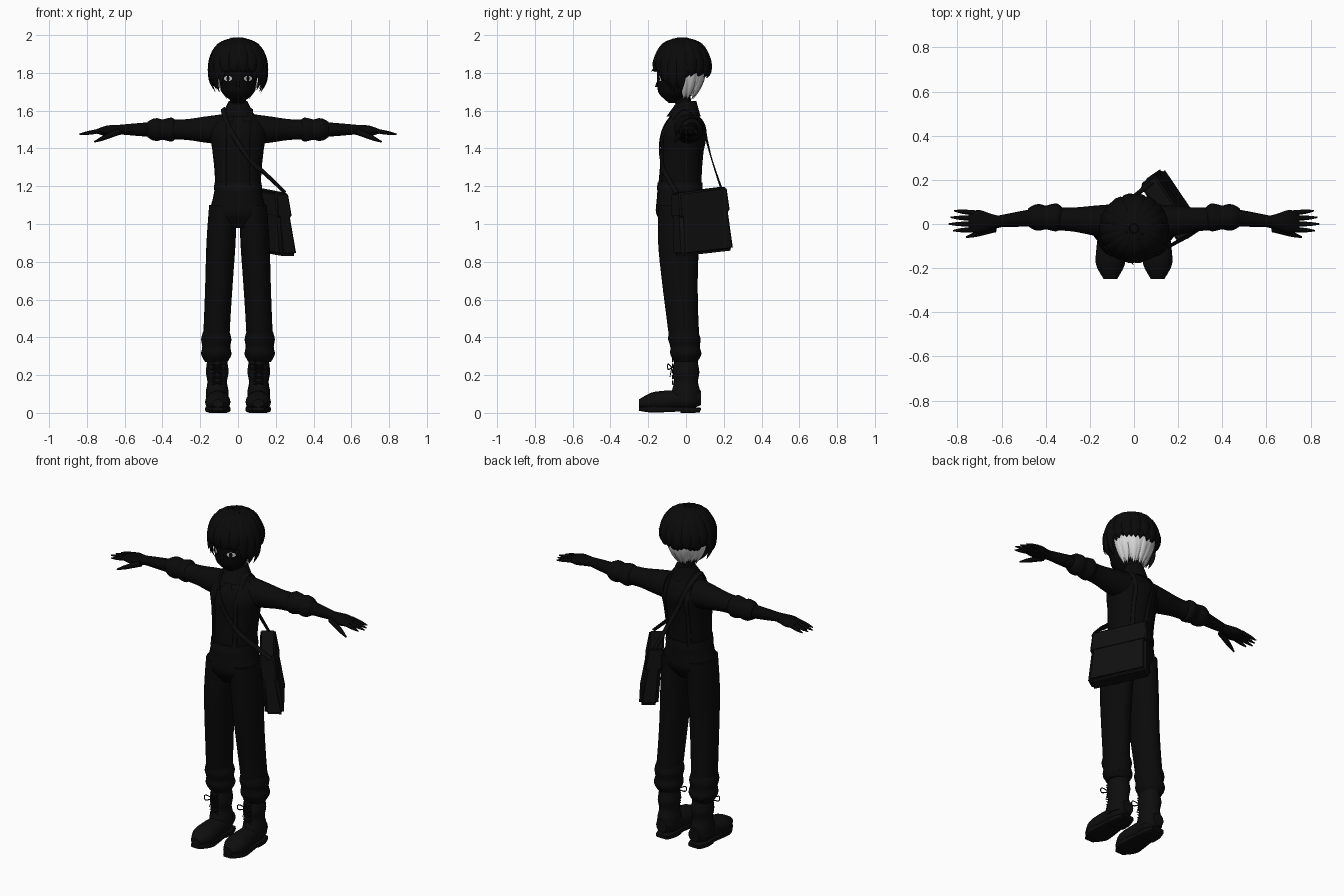
import bpy, bmesh, math, random
from mathutils import Vector, Matrix

random.seed(4)
if "Cube" in bpy.data.objects:
    bpy.data.objects.remove(bpy.data.objects["Cube"])

X, Y, Z = Matrix.Identity(3)


def material(name, value):
    mat = bpy.data.materials.new(name)
    mat.use_nodes = True
    colour = (value, value, value, 1)
    mat.diffuse_color = colour
    mat.node_tree.nodes["Principled BSDF"].inputs["Base Color"].default_value = colour
    return mat


cloth = material("black cloth", .003)
skin = material("black skin", .002)
dark_hair = material("black hair", .003)
leather = material("black leather", .004)
canvas = material("dark bag canvas", .005)
pale_hair = material("white hair", .7)
eye_white = material("eye white", .6)


def smooth_rows(rows, steps):
    """Catmull-Rom interpolation of a list of vectors."""
    result = []
    for i, (b, c) in enumerate(zip(rows, rows[1:])):
        a = rows[max(i - 1, 0)]
        d = rows[min(i + 2, len(rows) - 1)]
        for step in range(steps):
            t = step / steps
            result.append(b + t / 2 * (c - a + t * (2 * a - 5 * b + 4 * c - d + t * (3 * (b - c) + d - a))))
    return result + [rows[-1]]


def signed_power(value, exponent):
    return math.copysign(abs(value) ** exponent, value)


def sweep(bm, points, widths, ratio=(1, 1), side=X, axis=None, sides=16, power=2, steps=4):
    """Skin oval rings along a path; ratio is depth over width at both ends."""
    last = len(points) - 1
    rows = []
    for i, (point, width) in enumerate(zip(points, widths)):
        depth = width * (ratio[0] + (ratio[1] - ratio[0]) * i / last)
        rows.append(Vector((*point, width, depth)))
    rows = smooth_rows(rows, steps)
    path = [Vector(row[:3]) for row in rows]
    rings = []
    for i, (point, row) in enumerate(zip(path, rows)):
        tangent = axis or (path[min(i + 1, len(path) - 1)] - path[max(i - 1, 0)]).normalized()
        across = side(point, tangent) if callable(side) else side
        across = (across - tangent * across.dot(tangent)).normalized()
        outward = tangent.cross(across)
        ring = []
        for j in range(sides):
            angle = math.tau * j / sides
            u = signed_power(math.cos(angle), 2 / power) * max(row[3], .001)
            v = signed_power(math.sin(angle), 2 / power) * max(row[4], .001)
            ring.append(bm.verts.new(point + across * u + outward * v))
        rings.append(ring)
    for low, high in zip(rings, rings[1:]):
        for j in range(sides):
            k = (j + 1) % sides
            bm.faces.new((low[j], low[k], high[k], high[j]))
    bm.faces.new(rings[0])
    bm.faces.new(rings[-1])


def finish(bm, name, mat, mirrored=False):
    if mirrored:
        bm.transform(Matrix.Scale(-1, 4, X))
    bmesh.ops.recalc_face_normals(bm, faces=bm.faces)
    mesh = bpy.data.meshes.new(name)
    bm.to_mesh(mesh)
    bm.free()
    mesh.materials.append(mat)
    ob = bpy.data.objects.new(name, mesh)
    bpy.context.collection.objects.link(ob)
    bpy.ops.object.select_all(action='DESELECT')
    ob.select_set(True)
    bpy.context.view_layer.objects.active = ob
    bpy.ops.object.shade_smooth_by_angle(angle=math.radians(45))
    return ob


def make(name, mat, strokes, mirrored=False):
    bm = bmesh.new()
    for points, widths, options in strokes:
        sweep(bm, points, widths, **options)
    return finish(bm, name, mat, mirrored)


def pair(name, mat, *strokes):
    make("left_" + name, mat, strokes)
    make("right_" + name, mat, strokes, mirrored=True)


def stroke(points, widths, **options):
    return points, widths, options


def straight(start, end, widths, **options):
    """Evenly spaced stations between two points."""
    start, end = Vector(start), Vector(end)
    return [start.lerp(end, i / (len(widths) - 1)) for i in range(len(widths))], widths, options


def column(start, end, widths, **options):
    """Upright stations that follow the lean of the body."""
    points, widths, options = straight(start, end, widths, axis=Z, sides=28, **options)
    for point in points:
        point.y -= .04 * math.sin(math.pi * max(point.z - .3, 0) / 1.3)
    return points, widths, options


# Torso, hips, collar, neck
shirt = make("shirt", cloth, [column((0, 0, 1.2), (0, 0, 1.6), (.12, .126, .137, .147, .07), ratio=(.95, .7), power=2.3)])
make("trouser_hips", cloth, [column((0, 0, .98), (0, 0, 1.2), (.1, .15, .135, .12), ratio=(.7, .97), power=2.3)])
make("belt", leather, [column((0, 0, 1.18), (0, 0, 1.22), (.127, .125), ratio=(.95, .95), power=2.3)])
make("collar", cloth, [column((0, -.01, 1.57), (0, 0, 1.65), (.09, .07, .05))])
make("neck", skin, [straight((0, -.01, 1.6), (0, -.02, 1.7), (.045, .04), axis=Z)])

# Legs with gathered cuffs
pair("trouser_leg", cloth, column((.12, 0, .3), (.08, 0, 1.1), (.07, .07, .073, .077, .073), ratio=(1.1, 1.5)))
pair("trouser_cuff", cloth, column((.115, 0, .27), (.115, 0, .43), (.06, .08, .074, .08, .07), ratio=(1, 1.1)))

# Boots
heel, toe = Vector((.107, .08, 0)), Vector((.107, -.25, 0))
outline = (.035, .057, .057, .064, .065, .03)
pair("boot_shaft", leather, straight((.11, 0, .06), (.11, 0, .32), (.06, .06, .052, .06, .055, .06), ratio=(1.3, 1.1), axis=Z))
pair("boot_foot", leather, straight(heel + Z * .08, toe + Z * .05, outline, ratio=(1.1, .7), axis=-Y))
pair("boot_sole", leather, straight(heel + Z * .02, toe + Z * .02, outline, ratio=(.2, .3), axis=-Y, power=5))
pair("boot_heel", leather, straight((.107, .075, .015), (.107, -.03, .015), (.04, .056, .056), ratio=(.3, .27), axis=-Y, power=5))
laces = []
for row in range(5):
    base = Vector((.11, -.07, .15 + row * .03))
    for way in (-1, 1):
        reach = X * way * .026
        laces.append(straight(base - reach, base + reach + Z * .02, (.003, .005, .003), side=Z, sides=6))
for way in (-1, 1):
    knot, out = Vector((.11, -.075, .24)), X * way * .04 - Y * .02
    laces.append(stroke([knot, knot + out + Z * .02, knot + out - Z * .01, knot], [.003] * 4, side=Y, sides=6))
    laces.append(straight(knot, knot + out / 2 - Z * .05, (.003, .002), side=Y, sides=6))
pair("boot_laces", leather, *laces)

# Arms: sleeve, rolled cuff, forearm
along = dict(side=Y, axis=X)
pair("sleeve", cloth, straight((.09, .01, 1.5), (.45, .03, 1.5), (.08, .068, .055, .052, .05), **along))
pair("rolled_cuff", cloth, straight((.32, .03, 1.5), (.48, .03, 1.5), (.04, .062, .06, .054, .06, .056, .04), **along))
pair("forearm", skin, straight((.45, .03, 1.5), (.63, .01, 1.5), (.04, .033, .025), **along))

# Hands: palm, four fingers and thumb
hand = [straight((.6, .01, 1.5), (.75, .01, 1.49), (.024, .037, .053, .045), ratio=(1, .25), **along)]
for i, tip in enumerate((.815, .83, .84, .82)):
    root = Vector((.72, .05 - i * .025, 1.495))
    end = Vector((tip, .06 - i * .03, 1.475))
    hand.append(straight(root, end, (.012, .011, .009, .003), side=Y, sides=8))
hand.append(straight((.63, -.02, 1.49), (.76, -.06, 1.435), (.018, .015, .012, .004), side=Y, sides=8))
pair("hand", skin, *hand)

# Head and nose
head = make("head", skin, [straight((0, -.07, 1.64), (0, -.02, 1.94), (.02, .08, .095, .104, .105, .1, .07),
                                    ratio=(1, 1.1), axis=Z, sides=28)])
make("nose", skin, [straight((0, -.14, 1.77), (0, -.157, 1.725), (.005, .009, .008), axis=-Z, sides=10)])
bpy.context.view_layer.update()


def drape(body, x, z, lift, facing=-1):
    """Point just off the front (-1) or back (1) surface of a body."""
    hit = body.ray_cast((x, facing, z), (0, -facing, 0))[1]
    return hit + Y * facing * lift


# Eyes: thin plates laid on the face
for name, mat, wide, lift in (("eye", eye_white, .022, .004), ("iris", skin, .009, .007)):
    for label, way in (("left_", 1), ("right_", -1)):
        bm = bmesh.new()
        rim = [(math.cos(a), math.sin(a)) for a in (math.tau * i / 12 for i in range(12))]
        bm.faces.new([bm.verts.new(drape(head, way * (.053 + wide * u), 1.77 + .014 * v, lift)) for u, v in rim])
        bmesh.ops.solidify(bm, geom=bm.faces[:], thickness=.002)
        finish(bm, label + name, mat)


# Collar wings and braces
def over_body(point, tangent):
    return tangent.cross(Vector((point.x, point.y + .02, max(point.z - 1.5, 0))))


for label, way in (("left_", 1), ("right_", -1)):
    bm = bmesh.new()
    wing = [drape(shirt, way * x, z, .012) for x, z in ((.01, 1.59), (.05, 1.59), (.07, 1.55), (.03, 1.54))]
    bm.faces.new([bm.verts.new(point) for point in wing])
    bmesh.ops.solidify(bm, geom=bm.faces[:], thickness=.004)
    finish(bm, label + "collar_wing", cloth)

ribbon = dict(ratio=(.25, .25), side=over_body, sides=8, power=4)
heights = [1.2 + i * .09 for i in range(5)]
brace = [drape(shirt, .07, z, .004) for z in heights] + [Vector((.07, -.01, 1.61))]
brace += [drape(shirt, .07, z, .004, facing=1) for z in reversed(heights)]
pair("brace", leather, stroke(brace, [.012] * len(brace), **ribbon))

# Hair: cap, overlapping locks, loose flicks
crown = Vector((0, -.02, 1.835))
make("hair_cap", dark_hair, [straight((0, -.02, 1.82), (0, -.02, 1.98), (.13, .135, .117, .085, .03), axis=Z, sides=28)])


def on_head(angle, radius, z):
    return Vector((math.sin(angle) * radius, crown.y - math.cos(angle) * radius, z))


def lock_side(point, tangent):
    return tangent.cross(point - crown)


lock = dict(ratio=(.45, .45), side=lock_side, sides=8)
locks = []
for i in range(36):
    turn = abs(i * 10 - 180)
    angle = math.radians(i * 10 - 180 + random.uniform(-2, 2))
    # Fringe above the eyes, long at the temples, short over the nape
    tip, tuck = (1.805, 1.06) if turn < 36 else (1.75, 1.05) if turn < 56 else (1.71, .85) if turn < 96 else (1.785, .94)
    tip += random.uniform(-.015, .01) if turn > 36 else 0
    radius = .142 if i % 2 else .135
    points = [on_head(angle, radius * math.sin(t), crown.z + .15 * math.cos(t)) for t in (.15, .75, 1.35)]
    points += [on_head(angle, radius * 1.03, (crown.z + tip) / 2), on_head(angle, radius * tuck, tip)]
    locks.append(stroke(points, (.01, .032, .036, .022, .001), **lock))
for i in range(12):
    angle, lean = i * math.tau / 12 + .3, random.uniform(.2, 1.7)
    start = on_head(angle, .12 * math.sin(lean), crown.z + .135 * math.cos(lean))
    end = on_head(angle + .2, .165 * math.sin(lean), crown.z + .163 * math.cos(lean) - .02 * lean)
    locks.append(straight(start, end, (.02, .013, .001), **lock))
make("hair_locks", dark_hair, locks)

# Pale undercut around the nape
nape = []
for i in range(17):
    angle = math.radians(98 + i * 10.25)
    drop = random.uniform(.165, .19)
    points = [on_head(angle, .118 - .06 * t * t, 1.85 - drop * t) for t in (0, .25, .5, .75, 1)]
    nape.append(stroke(points, (.026, .027, .025, .017, .001), **lock))
make("pale_undercut", pale_hair, nape)

# Shoulder bag: tapered leaning box with a flap
place = Matrix.Translation((.165, .08, 1.01)) @ Matrix.Rotation(math.radians(-56), 4, 'Z')


def bag_box(name, length, thickness, bottom, top, bevel):
    bm = bmesh.new()
    bmesh.ops.create_cube(bm, size=1)
    for vert in bm.verts:
        x, y, z = vert.co
        height = top if z > 0 else bottom
        vert.co = (x * length * (1 - height / 3), y * (thickness - height * .1) - height / 8, height - x * length * .1)
    bmesh.ops.bevel(bm, geom=bm.edges[:], offset=bevel, segments=3, affect='EDGES')
    bm.transform(place)
    finish(bm, name, canvas)


bag_box("bag_body", .315, .09, -.165, .165, .016)
bag_box("bag_flap", .325, .1, .04, .17, .008)

# Bag strap across the chest, over the right shoulder and down the back
strap = [Vector((.25, -.05, 1.165)), Vector((.14, -.11, 1.27))]
strap += [drape(shirt, x, z, .008) for x, z in ((.08, 1.32), (0, 1.43), (-.06, 1.54))]
strap += [Vector((-.08, -.01, 1.61))]
strap += [drape(shirt, x, z, .008, facing=1) for x, z in ((-.06, 1.54), (-.03, 1.45))]
strap += [Vector((.02, .14, 1.33)), Vector((.08, .19, 1.18))]
make("bag_strap", leather, [stroke(strap, [.014] * len(strap), **ribbon)])
